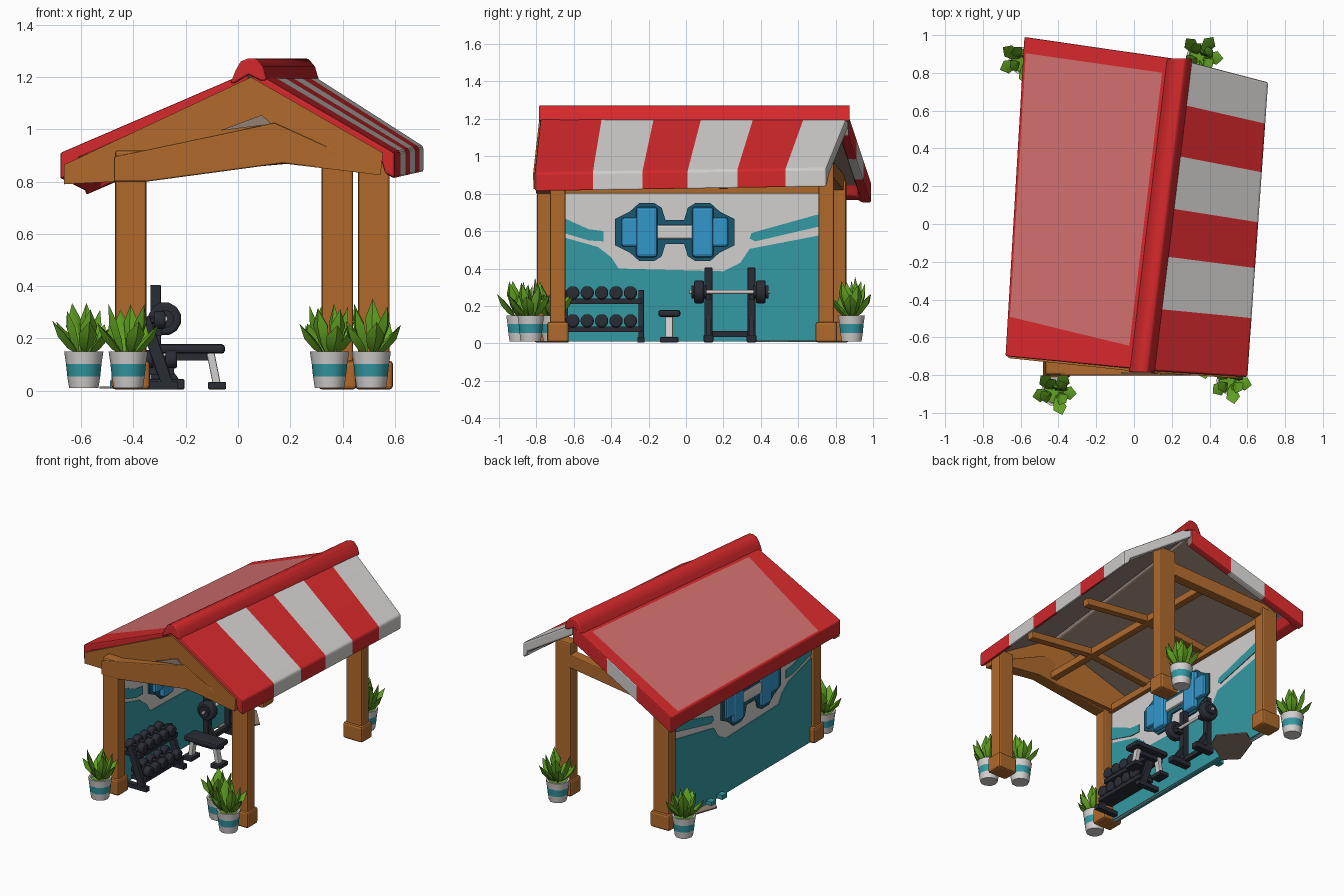
import bpy, bmesh, math, random
from mathutils import Vector, Matrix

if "Cube" in bpy.data.objects:
    bpy.data.objects.remove(bpy.data.objects["Cube"])

random.seed(4)
MATS = {}

def material(name, r, g, b):
    m = bpy.data.materials.new(name)
    lin = [((c / 255 + 0.055) / 1.055) ** 2.4 for c in (r, g, b)]
    m.diffuse_color = (*lin, 1)
    m.use_nodes = True
    m.node_tree.nodes["Principled BSDF"].inputs["Base Color"].default_value = m.diffuse_color
    MATS[name] = m

for spec in [("red", 212, 40, 43), ("white", 210, 208, 206), ("faded red", 207, 110, 108),
             ("wood", 176, 106, 44), ("teal", 52, 154, 164), ("dark teal", 26, 88, 110),
             ("blue", 52, 150, 204), ("charcoal", 42, 44, 54), ("green", 98, 162, 34),
             ("underside brown", 148, 128, 116)]:
    material(*spec)

def make(name, verts, faces, mats, idx=None, bevel=0, smooth=None):
    me = bpy.data.meshes.new(name)
    me.from_pydata([tuple(v) for v in verts], [], faces)
    for m in mats:
        me.materials.append(MATS[m])
    for i, p in enumerate(me.polygons):
        p.material_index = idx[i] if idx else 0
    bm = bmesh.new()
    bm.from_mesh(me)
    bmesh.ops.recalc_face_normals(bm, faces=bm.faces)
    bm.to_mesh(me)
    bm.free()
    if smooth:
        me.shade_smooth()
        me.set_sharp_from_angle(angle=math.radians(smooth))
    ob = bpy.data.objects.new(name, me)
    bpy.context.collection.objects.link(ob)
    if bevel:
        b = ob.modifiers.new("bevel", "BEVEL")
        b.width, b.segments, b.limit_method, b.angle_limit = bevel, 2, "ANGLE", math.radians(40)
    return ob

def prism(name, lower, upper, mat, bevel=0, smooth=None):
    """Solid between two matching outlines."""
    n = len(lower)
    faces = [list(range(n)), list(range(n, 2 * n))]
    faces += [[i, (i + 1) % n, (i + 1) % n + n, i + n] for i in range(n)]
    return make(name, list(lower) + list(upper), faces, [mat], None, bevel, smooth)

def box(name, x0, x1, y0, y1, z0, z1, mat, bevel=0):
    c = [(x0, y0), (x1, y0), (x1, y1), (x0, y1)]
    return prism(name, [(*p, z0) for p in c], [(*p, z1) for p in c], mat, bevel)

def wall_plate(name, pts, half, mat, bevel=0):
    """(y, z) outline extruded through the back wall so it shows on both sides."""
    back = 0.02 + (half - 0.02) * 0.5
    return prism(name, [(-0.43 - back, *p) for p in pts], [(-0.43 + half, *p) for p in pts], mat, bevel)

def frame(p, q):
    d = (q - p).normalized()
    s = d.cross(Vector((0, 0, 1)) if abs(d.z) < 0.95 else Vector((1, 0, 0))).normalized()
    return s, s.cross(d)

def beam(name, p, q, w, h, mat="wood", bevel=0.006):
    p, q = Vector(p), Vector(q)
    s, u = frame(p, q)
    c = [s * a * w / 2 + u * b * h / 2 for a, b in ((-1, -1), (1, -1), (1, 1), (-1, 1))]
    return prism(name, [p + o for o in c], [q + o for o in c], mat, bevel)

def rod(name, p, q, r, mat, n=12, bevel=0):
    p, q = Vector(p), Vector(q)
    s, u = frame(p, q)
    c = [(s * math.cos(a) + u * math.sin(a)) * r for a in (2 * math.pi * (i + 0.5) / n for i in range(n))]
    return prism(name, [p + o for o in c], [q + o for o in c], mat, bevel, 50)

# Roof slopes: a grid over four corners, u from ridge to eave, t from front to back, deeper at eave and back
def slope(name, rf, rb, ef, eb, us, ts, back_depth, rule):
    rf, rb, ef, eb = map(Vector, (rf, rb, ef, eb))
    nu, nt = len(us), len(ts)
    skew = lambda t, u: 0.065 + 0.06 * u if t == 0.09 else t  # slanted front border of the panel
    top = [rf.lerp(rb, skew(t, u)).lerp(ef.lerp(eb, skew(t, u)), u) for u in us for t in ts]
    low = []
    for i, v in enumerate(top):
        d = max(0.1 if us[i // nt] > 0.92 else 0.05, back_depth if ts[i % nt] > 0.965 else 0)
        low.append(v - Vector((0, 0, d)))
    N = nu * nt
    names = ["red", "white", "faded red", "underside brown"]
    faces, idx = [], []

    def add(f, m):
        faces.append(f)
        idx.append(names.index(m))
    for i in range(nu - 1):
        for j in range(nt - 1):
            a, b, c, d = i * nt + j, i * nt + j + 1, (i + 1) * nt + j + 1, (i + 1) * nt + j
            u, t = (us[i] + us[i + 1]) / 2, (ts[j] + ts[j + 1]) / 2
            add([a, b, c, d], rule(u, t, False))
            lip = 1 if t > 0.965 else t
            add([k + N for k in (a, b, c, d)], rule(u, lip, True) if u > 0.9 or lip == 1 else "underside brown")
            if i == 0: add([a, b, b + N, a + N], "underside brown")
            if i == nu - 2: add([c, d, d + N, c + N], rule(1, t, True))
            if j == 0: add([a, d, d + N, a + N], rule(u, 0, True))
            if j == nt - 2: add([b, c, c + N, b + N], rule(u, 1, True))
    make(name, top + low, faces, names, idx, 0.012)

stripes = [0, 0.2, 0.37, 0.525, 0.695, 0.86, 1]
def striped(u, t, side):
    k = sum(t >= s for s in stripes[1:-1])
    return "white" if k % 2 else "red"
def panelled(u, t, side):
    if side:
        return "white" if t == 1 and 0.35 < u < 0.65 else "red"
    return "faded red" if 0.11 < u < 0.985 and 0.09 < t < 0.95 else "red"

slope("striped_roof_slope", (0.05, -0.775, 1.23), (0.25, 0.87, 1.23), (0.60, -0.81, 0.91), (0.71, 0.75, 0.935),
      [0, 0.3, 0.6, 0.9, 0.93, 1], stripes[:-1] + [0.96, 0.97, 1], 0.075, striped)
slope("panelled_roof_slope", (0.04, -0.77, 1.22), (0.25, 0.87, 1.22), (-0.68, -0.70, 0.91), (-0.58, 0.99, 0.86),
      [0, 0.11, 0.35, 0.65, 0.9, 0.93, 0.985, 1], [0, 0.09, 0.5, 0.95, 0.962, 0.97, 1], 0.11, panelled)
cap = [(-0.07, -0.035), (-0.05, 0.015), (-0.03, 0.05), (0.0, 0.062), (0.03, 0.06), (0.055, 0.03), (0.07, -0.02),
       (0.05, -0.025), (0, 0.0), (-0.05, -0.03)]
prism("roof_ridge_cap", [(0.04 + x, -0.785, 1.21 + z) for x, z in cap],
      [(0.24 + x, 0.875, 1.21 + z) for x, z in cap], "red", 0.006, 50)

# Front gable board, following the skewed roof edge, and its tie beam
gable = [(-0.665, 0.79), (-0.47, 0.80), (0.17, 0.87), (0.545, 0.825), (0.555, 0.91), (0.05, 1.20), (-0.665, 0.865)]
edge = lambda x: -0.778 - (x - 0.04) * (0.105 if x < 0.04 else 0.064)
prism("front_gable_board", [(x, edge(x) - 0.006, z) for x, z in gable],
      [(x, edge(x) + 0.05, z) for x, z in gable], "wood")
tie = [(-0.475, 0.80), (-0.35, 0.80), (0.17, 0.87), (0.46, 0.835), (0.46, 0.88), (0.14, 1.025), (-0.475, 0.895)]
prism("front_tie_beam", [(x, -0.802, z) for x, z in tie], [(x, -0.72, z) for x, z in tie], "wood", 0.006)
gap = [(-0.07, 0.995), (0.13, 1.02), (0.09, 1.055)]
prism("gable_gap", [(x, -0.791, z) for x, z in gap], [(x, -0.783, z) for x, z in gap], "underside brown")

# Posts with wider feet
for name, x, y, h in [("front_left", -0.41, -0.755, 0.92), ("front_right", 0.52, -0.685, 0.88),
                      ("back_right", 0.38, 0.75, 1.05), ("back_left", -0.41, 0.815, 0.87)]:
    box(name + "_post", x - 0.06, x + 0.06, y - 0.042, y + 0.042, 0.01, h, "wood", 0.01)
    box(name + "_post_foot", x - 0.073, x + 0.073, y - 0.058, y + 0.058, 0.005, 0.115, "wood", 0.014)

# Roof frame
beam("back_tie_beam", (0.42, 0.75, 0.935), (-0.45, 0.815, 0.855), 0.07, 0.09)
beam("wall_top_beam", (-0.42, -0.76, 0.825), (-0.42, 0.81, 0.825), 0.07, 0.05)
beam("centre_beam", (0.06, -0.74, 0.905), (0.05, 0.78, 0.905), 0.05, 0.05)
for y in (-0.35, 0.2):
    beam("cross_beam", (0.57, y, 0.85), (0.06, y, 0.91), 0.05, 0.05)
    beam("cross_beam", (0.07, y, 0.91), (-0.43, y, 0.855), 0.05, 0.05)

# Painted wall
box("back_wall", -0.445, -0.415, -0.72, 0.78, 0.01, 0.80, "white")
wall_plate("wall_teal_field", [(-0.72, 0.01), (0.78, 0.01), (0.78, 0.59), (0.34, 0.505), (0.29, 0.43), (0.2, 0.385),
                               (-0.36, 0.40), (-0.40, 0.46), (-0.47, 0.515), (-0.72, 0.585)], 0.02, "teal")
wall_plate("wall_stripe_left", [(-0.72, 0.70), (-0.52, 0.61), (-0.44, 0.60), (-0.44, 0.545), (-0.52, 0.55),
                                (-0.72, 0.61)], 0.02, "teal")
wall_plate("wall_stripe_right", [(0.34, 0.56), (0.35, 0.59), (0.78, 0.71), (0.78, 0.64), (0.37, 0.545)], 0.02, "teal")
cy, cz = -0.06, 0.595
half = [(0, 0.065), (0.05, 0.065), (0.07, 0.13), (0.11, 0.155), (0.19, 0.155), (0.24, 0.11), (0.32, 0.07)]
outline = [(cy + a, cz + b) for a, b in half] + [(cy + a, cz - b) for a, b in half[::-1]]
outline += [(cy - a, cz - b) for a, b in half] + [(cy - a, cz + b) for a, b in half[::-1]]
wall_plate("sign_outline", [p for i, p in enumerate(outline) if i not in (14, 27)], 0.026, "dark teal")
sq = lambda y, a, b: [(y - a, cz - b), (y + a, cz - b), (y + a, cz + b), (y - a, cz + b)]
wall_plate("sign_handle", sq(cy, 0.11, 0.037), 0.042, "white", 0.01)
for s in (-1, 1):
    wall_plate("sign_large_weight", sq(cy + s * 0.15, 0.058, 0.135), 0.058, "blue", 0.018)
    wall_plate("sign_small_weight", sq(cy + s * 0.235, 0.05, 0.078), 0.048, "blue", 0.014)
for y in (0.28, 0.4):
    box("wall_foot", -0.49, -0.44, y - 0.025, y + 0.025, 0.01, 0.04, "teal")
mat_pts = [(-0.53, 0.42), (-0.45, 0.34), (-0.27, 0.44), (-0.22, 0.55), (-0.35, 0.70), (-0.46, 0.62)]
prism("floor_mat", [(*p, 0.008) for p in mat_pts], [(*p, 0.016) for p in mat_pts], "underside brown")

# Dumbbell rack
for y in (-0.645, -0.24):
    beam("rack_side", (-0.265, y, 0.01), (-0.36, y, 0.28), 0.03, 0.045, "charcoal", 0.004)
    box("rack_foot", -0.39, -0.23, y - 0.018, y + 0.018, 0.005, 0.035, "charcoal")
for z, x in ((0.075, -0.30), (0.225, -0.345)):
    box("rack_shelf", x - 0.055, x + 0.055, -0.645, -0.235, z - 0.014, z + 0.014, "charcoal")
    for i in range(5):
        y = -0.605 + i * 0.077
        rod("dumbbell_handle", (x - 0.05, y, z + 0.045), (x + 0.05, y, z + 0.045), 0.014, "charcoal", 6)
        for e in (-0.045, 0.045):
            rod("dumbbell_head", (x + e - 0.022, y, z + 0.045), (x + e + 0.022, y, z + 0.045),
                0.038, "charcoal", 8, 0.01)

# Bench
box("bench_pad", -0.31, -0.05, -0.148, -0.03, 0.142, 0.178, "charcoal", 0.012)
box("bench_rail", -0.30, -0.09, -0.105, -0.075, 0.115, 0.145, "charcoal")
for x, d in ((-0.105, 0.025), (-0.27, -0.02)):
    beam("bench_leg", (x, -0.09, 0.145), (x + d, -0.09, 0.02), 0.04, 0.03, "white", 0.005)
    box("bench_foot", x + d - 0.035, x + d + 0.035, -0.14, -0.04, 0.005, 0.034, "charcoal", 0.006)

# Barbell stand
for y in (0.12, 0.35):
    box("stand_upright", -0.335, -0.295, y - 0.021, y + 0.021, 0.01, 0.405, "charcoal", 0.004)
    box("stand_foot", -0.35, -0.205, y - 0.026, y + 0.026, 0.005, 0.045, "charcoal", 0.006)
    box("stand_hook", -0.30, -0.25, y - 0.014, y + 0.014, 0.235, 0.262, "charcoal")
    beam("stand_brace", (-0.31, y, 0.14), (-0.235, y, 0.03), 0.025, 0.03, "charcoal", 0)
box("stand_crossbar", -0.33, -0.30, 0.12, 0.35, 0.035, 0.065, "charcoal")
rod("barbell_bar", (-0.28, 0.02, 0.275), (-0.28, 0.45, 0.275), 0.011, "white", 8)
for y in (0.07, 0.40):
    rod("barbell_weight", (-0.28, y - 0.026, 0.275), (-0.28, y + 0.026, 0.275), 0.064, "charcoal", 12, 0.01)
    rod("barbell_collar", (-0.28, y - 0.04, 0.275), (-0.28, y + 0.04, 0.275), 0.035, "charcoal", 10)

# Potted plants
def plant(name, x, y):
    rings = [(0.056, 0.01), (0.063, 0.055), (0.068, 0.103), (0.075, 0.15), (0.062, 0.15), (0.058, 0.135)]
    n = 10
    verts = [(x + r * math.cos(2 * math.pi * k / n), y + r * math.sin(2 * math.pi * k / n), z)
             for r, z in rings for k in range(n)]
    faces, idx = [list(range(n)), list(range(5 * n, 6 * n))], [0, 2]
    for i in range(5):
        for k in range(n):
            k2 = (k + 1) % n
            faces.append([i * n + k, i * n + k2, (i + 1) * n + k2, (i + 1) * n + k])
            idx.append(1 if i == 1 else 0)
    make(name + "_pot", verts, faces, ["white", "teal", "green"], idx, 0, 40)
    verts, faces = [], []
    for count, tilt, length, wide in ((5, 42, 0.165, 0.036), (4, 20, 0.2, 0.034), (1, 3, 0.21, 0.03)):
        for k in range(count):
            a = 2 * math.pi * (k + random.uniform(-0.2, 0.2) + tilt / 50) / count
            L = length * random.uniform(0.9, 1.06)
            rot = Matrix.Rotation(a, 3, "Z") @ Matrix.Rotation(math.radians(tilt), 3, "Y")
            base = Vector((x + 0.018 * math.cos(a), y + 0.018 * math.sin(a), 0.135))
            o = len(verts)
            pts = [(0, 0, 0)]
            for h, w in ((0.3, 0.7), (0.65, 1)):
                pts += [(0, -wide * w, L * h), (0.018, 0, L * h), (0, wide * w, L * h), (-0.012, 0, L * h)]
            pts.append((-0.006, 0, L))
            verts += [base + rot @ Vector(p) for p in pts]
            for j in range(4):
                j2 = (j + 1) % 4
                faces += [[o, o + 1 + j, o + 1 + j2], [o + 1 + j, o + 1 + j2, o + 5 + j2, o + 5 + j],
                          [o + 5 + j, o + 5 + j2, o + 9]]
    make(name + "_leaves", verts, faces, ["green"], None, 0, 40)

for name, x, y in [("front_left", -0.42, -0.89), ("front_right", 0.51, -0.83), ("inner_right", 0.35, -0.71),
                   ("back_right", 0.35, 0.885), ("back_left", -0.59, 0.865)]:
    plant(name, x, y)
